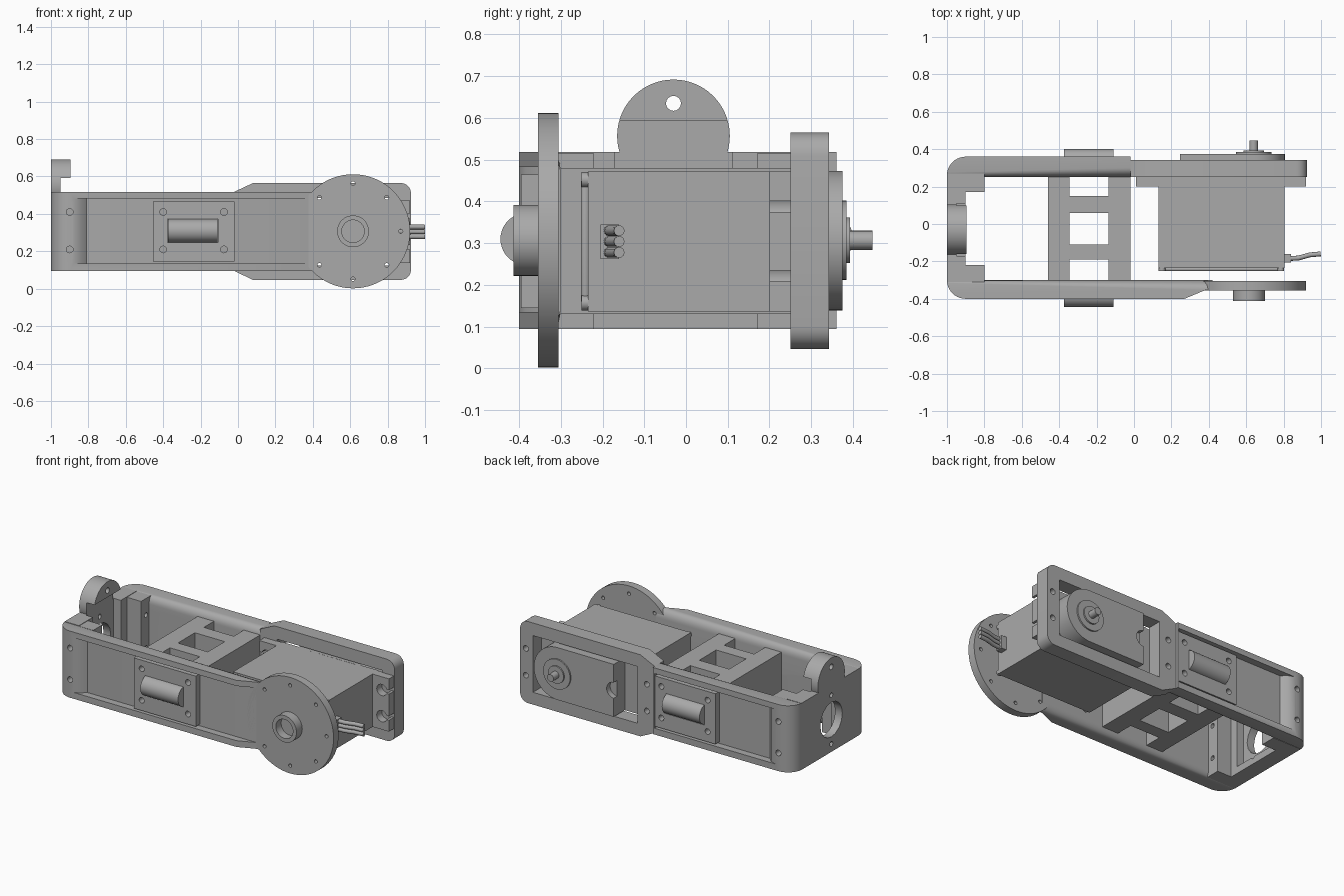
import bpy, bmesh, math
from mathutils import Vector

if "Cube" in bpy.data.objects:
    bpy.data.objects.remove(bpy.data.objects["Cube"], do_unlink=True)

grey = bpy.data.materials.new("matte_grey")
grey.use_nodes = True
grey.diffuse_color = (0.4, 0.4, 0.4, 1)
grey.node_tree.nodes["Principled BSDF"].inputs["Base Color"].default_value = (0.4, 0.4, 0.4, 1)
parts = []


def finish(bm, name):
    bmesh.ops.recalc_face_normals(bm, faces=bm.faces)
    mesh = bpy.data.meshes.new(name)
    bm.to_mesh(mesh)
    bm.free()
    mesh.materials.append(grey)
    ob = bpy.data.objects.new(name, mesh)
    bpy.context.scene.collection.objects.link(ob)
    parts.append(ob)
    return ob


def prism(name, pts, axis, lo, hi, bevel=0, rule=None):
    """Extrude a 2D outline along an axis; optionally round edges chosen by a rule."""
    def place(a, b, c):
        return {"x": (c, a, b), "y": (a, c, b), "z": (a, b, c)}[axis]
    bm = bmesh.new()
    n = len(pts)
    low = [bm.verts.new(place(a, b, lo)) for a, b in pts]
    high = [bm.verts.new(place(a, b, hi)) for a, b in pts]
    bm.faces.new(low)
    bm.faces.new(high)
    for i in range(n):
        j = (i + 1) % n
        bm.faces.new((low[i], low[j], high[j], high[i]))
    if bevel:
        edges = [e for e in bm.edges if rule is None or rule(e.verts[0].co, e.verts[1].co)]
        bmesh.ops.bevel(bm, geom=edges, offset=bevel, segments=6, profile=0.5, affect="EDGES")
    return finish(bm, name)


def box(name, x, y, z, bevel=0, rule=None):
    pts = [(x[0], y[0]), (x[1], y[0]), (x[1], y[1]), (x[0], y[1])]
    return prism(name, pts, "z", z[0], z[1], bevel, rule)


def circle(a, b, r, n=40, start=0, sweep=2 * math.pi):
    return [(a + r * math.cos(start + sweep * i / n), b + r * math.sin(start + sweep * i / n))
            for i in range(n)]


def disc(name, axis, centre, r, lo, hi, n=40):
    return prism(name, circle(*centre, r, n), axis, lo, hi)


def cut(target, cutter):
    mod = target.modifiers.new("cut", "BOOLEAN")
    mod.operation, mod.solver, mod.object = "DIFFERENCE", "EXACT", cutter
    bpy.context.view_layer.update()
    graph = bpy.context.evaluated_depsgraph_get()
    mesh = bpy.data.meshes.new_from_object(target.evaluated_get(graph))
    target.modifiers.clear()
    target.data = mesh
    parts.remove(cutter)
    bpy.data.objects.remove(cutter, do_unlink=True)


def holes(target, spots, r, lo, hi, axis="y"):
    for spot in spots:
        cut(target, disc("drill", axis, spot, r, lo, hi, 16))


def along_x_at(y):
    return lambda a, b: abs(a.y - y) < 0.001 and abs(b.y - y) < 0.001 and abs(a.z - b.z) < 0.001


MID = 0.307
corner_holes = [(-0.9, 0.21), (-0.9, 0.41)]
mount_holes = [(x, z) for x in (-0.4, -0.075) for z in (0.21, 0.41)]

# Front side arm: rounded outer corner, sloped tip and long shallow pocket
arc = circle(-0.9, -0.3, 0.1, 10, -math.pi / 2, -math.pi / 2)
front_arm = prism("front_arm", [(-1, -0.3), (0.42, -0.3), (0.42, -0.354), (0.38, -0.354),
                                (0.27, -0.4)] + arc, "z", 0.095, 0.518, 0.05, along_x_at(-0.3))
cut(front_arm, prism("pocket", [(-0.81, -0.355), (0.6, -0.355), (0.6, -0.5), (-0.89, -0.5),
                                (-0.88, -0.4), (-0.84, -0.385)], "z", 0.135, 0.482))
holes(front_arm, corner_holes, 0.018, -0.5, -0.2)

# Back side arm
arc = circle(-0.9, 0.26, 0.1, 10, math.pi / 2, math.pi / 2)
back_arm = prism("back_arm", [(-0.02, 0.25), (-0.02, 0.36)] + arc + [(-1, 0.25)],
                 "z", 0.095, 0.518, 0.05, along_x_at(0.25))
cut(back_arm, prism("pocket", [(-0.81, 0.315), (-0.03, 0.315), (-0.03, 0.45), (-0.89, 0.45),
                               (-0.88, 0.36), (-0.84, 0.345)], "z", 0.135, 0.482))
holes(back_arm, corner_holes, 0.018, 0.2, 0.5)

# Mounting plates with a half-round roll set in a window
for side, lo, hi, axis_y in (("front", -0.395, -0.35, -0.382), ("back", 0.31, 0.355, 0.338)):
    plate = box(side + "_mount_plate", (-0.455, -0.02), (lo, hi), (0.145, 0.465))
    holes(plate, mount_holes, 0.018, lo - 0.1, hi + 0.1)
    cut(plate, box("window", (-0.378, -0.107), (lo - 0.1, hi + 0.1), (0.246, 0.374)))
    disc(side + "_roll", "x", (axis_y, 0.31), 0.0625, -0.375, -0.11)

# Pivot disc with bolt circle and hollow hub
pivot = disc("pivot_disc", "y", (0.615, MID), 0.305, -0.355, -0.305, 72)
holes(pivot, circle(0.615, MID, 0.255, 8), 0.011, -0.5, -0.2)
hub = disc("pivot_hub", "y", (0.615, MID), 0.085, -0.413, -0.35, 48)
cut(hub, disc("bore", "y", (0.615, MID), 0.06, -0.5, -0.36, 48))

# End wall with large port, inner brackets and hanging ear
end_wall = box("end_wall", (-1, -0.9), (-0.31, 0.27), (0.095, 0.518))
holes(end_wall, [(-0.03, 0.3)], 0.11, -1.1, -0.8, "x")
holes(end_wall, [(-0.03, 0.145), (-0.03, 0.455)], 0.015, -1.1, -0.8, "x")
cut(end_wall, box("recess", (-0.95, -0.8), (-0.17, 0.11), (0.14, 0.6)))
for side, lo, hi in (("front", -0.31, -0.22), ("back", 0.17, 0.27)):
    bracket = box(side + "_bracket", (-0.91, -0.8), (lo, hi), (0.095, 0.515))
    holes(bracket, [((lo + hi) / 2, z) for z in (0.2, 0.41)], 0.015, -0.87, -0.7, "x")
ear = disc("end_ear", "x", (-0.03, 0.557), 0.135, -1, -0.895, 56)
cut(ear, box("undercut", (-0.95, -0.8), (-0.3, 0.3), (0.3, 0.593)))
cut(ear, box("trim", (-1.1, -0.8), (-0.3, 0.3), (0.3, 0.5)))
holes(ear, [(-0.03, 0.635)], 0.018, -1.1, -0.8, "x")

# Cross bridge joining the two arms
for side, x in (("outer", (-0.46, -0.345)), ("inner", (-0.135, -0.02))):
    box(side + "_bridge_bar", x, (-0.305, 0.265), (0.13, 0.48))
for side, y in (("front", (-0.19, -0.11)), ("back", (0.06, 0.15))):
    box(side + "_bridge_tie", (-0.35, -0.13), y, (0.13, 0.48))

# Motor frame: flared plate with rounded corners and a rectangular window
frame = prism("motor_frame", [(-0.02, 0.095), (0.08, 0.047), (0.925, 0.047), (0.925, 0.565),
                              (0.08, 0.565), (-0.02, 0.518)], "y", 0.25, 0.343, 0.055,
              lambda a, b: min(a.x, b.x) > 0.9 and abs(a.y - b.y) > 0.01)
cut(frame, box("window", (0.1, 0.835), (0.2, 0.4), (0.125, 0.485)))
holes(frame, [(x, z) for x in (0.035, 0.885) for z in (0.22, 0.39)], 0.018, 0.2, 0.4)

# Motor body, lid and flange with open screw slots
box("motor_body", (0.13, 0.805), (-0.235, 0.26), (0.137, 0.472))
box("motor_lid", (0.145, 0.79), (-0.252, -0.23), (0.155, 0.455), 0.01)
for x in (0.15, 0.785):
    for z in (0.157, 0.452):
        disc("lid_corner", "y", (x, z), 0.018, -0.25, -0.23, 16)
flange = box("motor_flange", (0.01, 0.92), (0.2, 0.255), (0.137, 0.472))
for z in (0.222, 0.388):
    for x, tip in ((0.87, 1.0), (0.06, -0.1)):
        cut(flange, disc("slot_eye", "y", (x, z), 0.036, 0.1, 0.251, 24))
        cut(flange, box("slot", (min(x, tip), max(x, tip)), (0.1, 0.251), (z - 0.013, z + 0.013)))

# Gear cover with round end, stepped collar and output shaft
cover = prism("gear_cover", [(0.245, 0.472), (0.245, 0.139)]
              + circle(0.64, MID, 0.166, 32, -math.pi / 2, math.pi)
              + [(0.64, MID + 0.166)], "y", 0.25, 0.375)
cut(cover, disc("cover_notch", "y", (0.245, MID), 0.05, 0.34, 0.4))
disc("collar", "y", (0.64, MID), 0.095, 0.37, 0.384)
disc("bearing", "y", (0.64, MID), 0.055, 0.38, 0.393)
disc("output_shaft", "y", (0.64, MID), 0.023, 0.39, 0.447, 20)

# Cable socket and three wires
box("cable_socket", (0.8, 0.84), (-0.205, -0.16), (0.262, 0.345))
for i in range(3):
    curve = bpy.data.curves.new("wire", "CURVE")
    curve.dimensions = "3D"
    curve.bevel_depth = 0.013
    curve.bevel_resolution = 3
    curve.use_fill_caps = True
    path = curve.splines.new("POLY")
    points = [(0.82, -0.185), (0.88, -0.182), (0.94, -0.165), (0.998, -0.16)]
    path.points.add(len(points) - 1)
    for p, (x, y) in zip(path.points, points):
        p.co = (x, y, 0.278 + 0.026 * i, 1)
    curve.materials.append(grey)
    wire = bpy.data.objects.new("wire", curve)
    bpy.context.scene.collection.objects.link(wire)

# Smooth the round surfaces, keep the hard edges
bpy.ops.object.select_all(action="DESELECT")
for ob in parts:
    ob.select_set(True)
bpy.context.view_layer.objects.active = parts[0]
bpy.ops.object.shade_smooth_by_angle(angle=math.radians(30))
